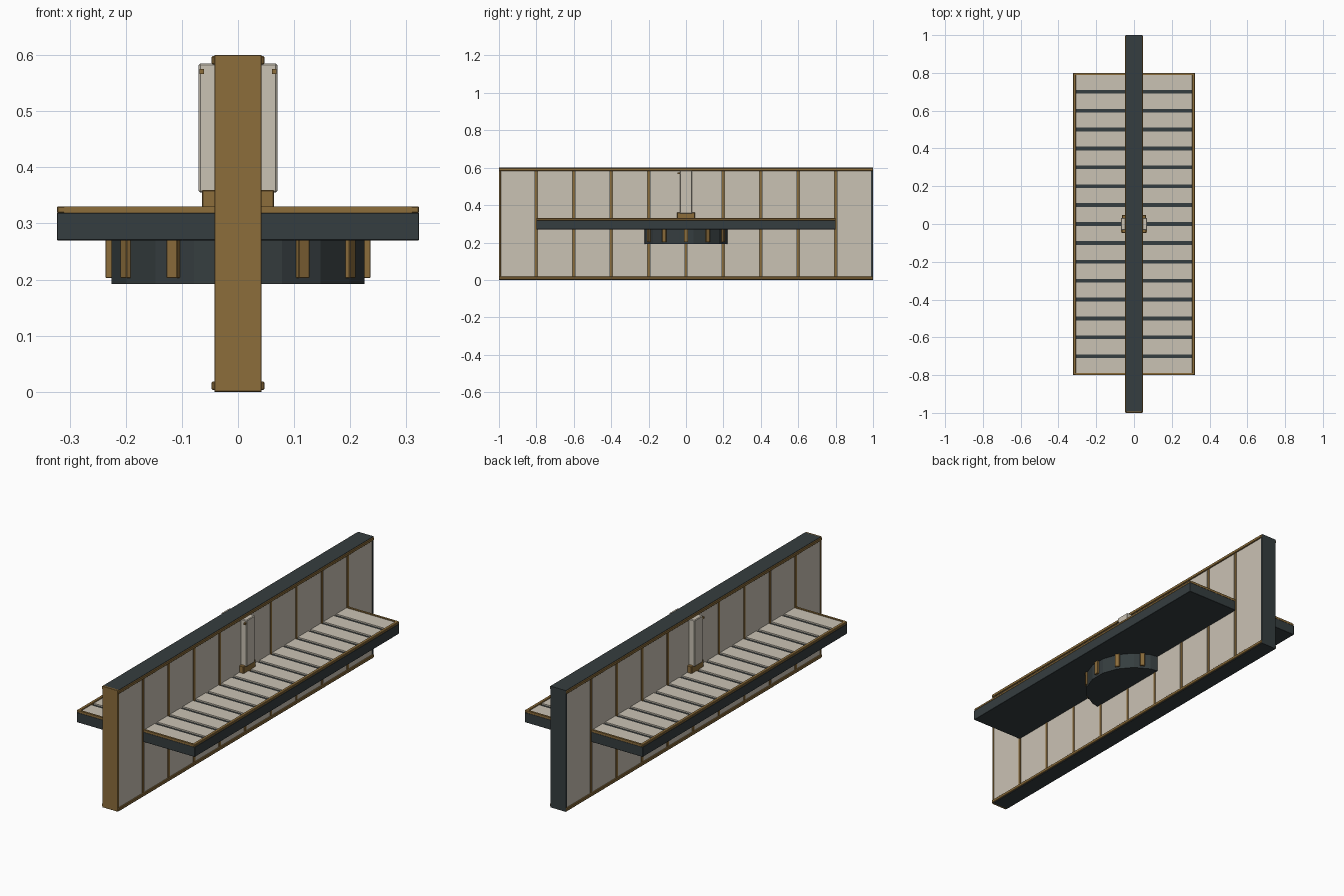
import bpy
import bmesh
import math
from mathutils import Matrix, Vector

if "Cube" in bpy.data.objects:
    bpy.data.objects.remove(bpy.data.objects["Cube"])


def material(name, rgb):
    m = bpy.data.materials.new(name)
    m.diffuse_color = (*rgb, 1)
    m.use_nodes = True
    m.node_tree.nodes["Principled BSDF"].inputs["Base Color"].default_value = m.diffuse_color
    return m


DARK = material("dark slate", (0.036, 0.047, 0.050))
BRONZE = material("bronze", (0.262, 0.153, 0.044))
CREAM = material("warm cream", (0.590, 0.540, 0.455))


def add_box(bm, lo, hi, rot=0.0):
    """Add a box between two corners, turned about the z axis at the origin."""
    lo, hi = Vector(lo), Vector(hi)
    size = hi - lo
    mat = (Matrix.Rotation(rot, 4, 'Z') @ Matrix.Translation((lo + hi) / 2)
           @ Matrix.Diagonal((*size, 1)))
    bmesh.ops.create_cube(bm, size=1, matrix=mat)


def finish(name, bm, mat, bevel=0.0):
    mesh = bpy.data.meshes.new(name)
    bm.to_mesh(mesh)
    bm.free()
    mesh.materials.append(mat)
    obj = bpy.data.objects.new(name, mesh)
    bpy.context.collection.objects.link(obj)
    if bevel:
        mod = obj.modifiers.new("edge", 'BEVEL')
        mod.width = bevel
        mod.segments = 1
    return obj


def boxes(name, mat, items, bevel=0.0):
    bm = bmesh.new()
    for lo, hi in items:
        add_box(bm, lo, hi)
    return finish(name, bm, mat, bevel)


def both_sides(items):
    """Repeat boxes given on the +x side on the -x side."""
    out = list(items)
    for lo, hi in items:
        out.append(((-hi[0], lo[1], lo[2]), (-lo[0], hi[1], hi[2])))
    return out


# Upright wall: dark core, bronze front plate
boxes("wall_core", DARK, [((-0.038, -0.992, 0.002), (0.038, 1.0, 0.598)),
                          ((-0.042, -0.992, 0.583), (0.042, 1.0, 0.6)),
                          ((-0.042, -0.992, 0.0), (0.042, 1.0, 0.017)),
                          ((-0.042, 0.99, 0.0), (0.042, 1.0, 0.6))])
boxes("front_plate", BRONZE, [((-0.042, -1.0, 0.0), (0.042, -0.99, 0.6))], 0.001)

# Cream wall panels, ten per side
panels = []
for i in range(10):
    y = -1 + 0.2 * i
    panels.append(((0.03, y + 0.009, 0.015), (0.0405, y + 0.191, 0.585)))
boxes("wall_panels", CREAM, both_sides(panels))

# Bronze strips between panels and rails along top and bottom
strips = [((0.03, -1 + 0.2 * i - 0.0065, 0.01), (0.042, -1 + 0.2 * i + 0.0065, 0.59))
          for i in range(1, 10)]
boxes("wall_strips", BRONZE, both_sides(strips))
rails = [((0.038, -0.998, z), (0.047, 0.998, z + 0.015)) for z in (0.003, 0.583)]
boxes("wall_rails", BRONZE, both_sides(rails), 0.002)

# Horizontal deck through the wall
boxes("deck_core", DARK, [((-0.323, -0.8, 0.27), (0.323, 0.8, 0.319))], 0.001)
planks = [((0.038, -0.8 + 0.1 * i + 0.01, 0.315), (0.306, -0.7 + 0.1 * i - 0.01, 0.326))
          for i in range(16)]
boxes("deck_planks", CREAM, both_sides(planks))
boxes("deck_side_trim", BRONZE,
      both_sides([((0.307, -0.8, 0.318), (0.323, 0.8, 0.33))]), 0.002)
boxes("deck_end_trim", BRONZE,
      both_sides([((0.038, -0.8, 0.319), (0.31, -0.79, 0.33)),
                  ((0.038, 0.79, 0.319), (0.31, 0.8, 0.33))]))

# Drum below the deck with twelve bronze brackets
bm = bmesh.new()
bmesh.ops.create_cone(bm, cap_ends=True, segments=18, radius1=0.229, radius2=0.229,
                      depth=0.082, matrix=Matrix.Translation((0, 0, 0.233)))
finish("drum", bm, DARK)
bm = bmesh.new()
for k in range(12):
    add_box(bm, (0.215, -0.011, 0.203), (0.236, 0.011, 0.272), k * math.pi / 6)
finish("drum_brackets", bm, BRONZE, 0.001)

# Column on each side of the wall, standing on a foot, with a small pin
boxes("columns", CREAM, both_sides([((0.03, -0.033, 0.355), (0.07, 0.033, 0.585))]), 0.003)
boxes("column_feet", BRONZE, both_sides([((0.03, -0.048, 0.318), (0.064, 0.048, 0.36))]), 0.002)
boxes("column_pins", BRONZE, both_sides([((0.061, -0.045, 0.566), (0.069, -0.03, 0.575))]))
